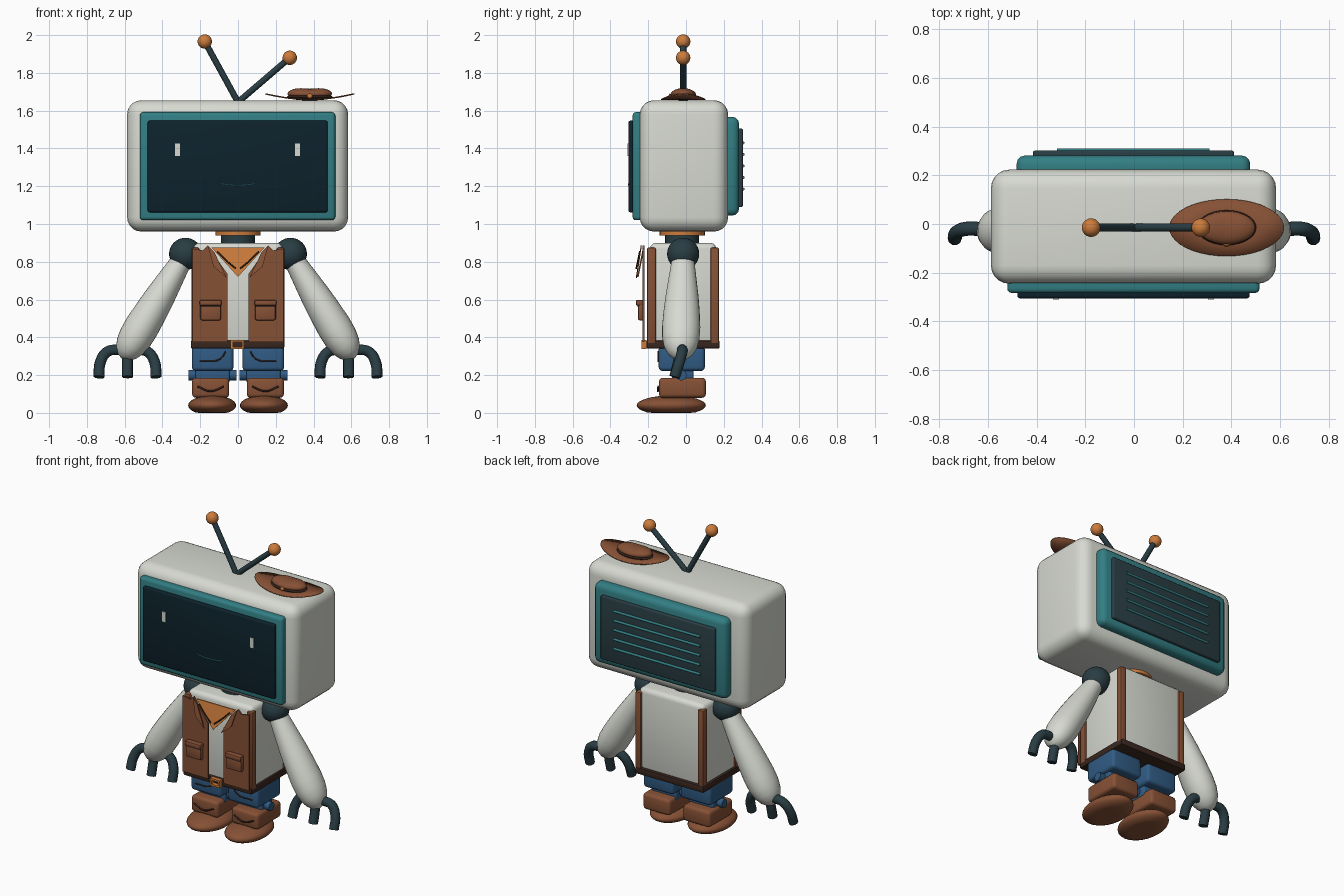
import bpy, bmesh, math
from mathutils import Vector, Matrix

if "Cube" in bpy.data.objects:
    bpy.data.objects.remove(bpy.data.objects["Cube"])

def mat(name, c):
    m = bpy.data.materials.new(name)
    m.diffuse_color = (*c, 1)
    m.use_nodes = True
    m.node_tree.nodes["Principled BSDF"].inputs["Base Color"].default_value = m.diffuse_color
    return m

WHITE = mat("off_white", (.68, .70, .64))
TEAL = mat("teal", (.032, .21, .23))
SCREEN = mat("screen_navy", (.004, .016, .025))
DARK = mat("charcoal", (.022, .047, .057))
ORANGE = mat("orange", (.60, .20, .045))
BROWN = mat("leather_brown", (.24, .082, .036))
DKBROWN = mat("dark_brown", (.04, .019, .013))
BLUE = mat("denim_blue", (.03, .105, .23))

def make(name, bm, m, smooth=True):
    me = bpy.data.meshes.new(name)
    bmesh.ops.recalc_face_normals(bm, faces=bm.faces)
    bm.to_mesh(me)
    bm.free()
    ob = bpy.data.objects.new(name, me)
    bpy.context.collection.objects.link(ob)
    me.materials.append(m)
    if smooth:
        bpy.ops.object.select_all(action='DESELECT')
        ob.select_set(True)
        bpy.context.view_layer.objects.active = ob
        bpy.ops.object.shade_smooth_by_angle(angle=math.radians(40))
    return ob

def box(name, x, y, z, m, r=0.0, seg=3):
    """Rounded box from (min, max) ranges."""
    bm = bmesh.new()
    bmesh.ops.create_cube(bm, size=1)
    for v in bm.verts:
        for i, (a, b) in enumerate((x, y, z)):
            v.co[i] = (a + b) / 2 + v.co[i] * (b - a)
    if r:
        bmesh.ops.bevel(bm, geom=bm.edges[:], offset=r, segments=seg, profile=.5, affect='EDGES')
    return make(name, bm, m)

def ball(name, c, s, m, zmin=None):
    bm = bmesh.new()
    bmesh.ops.create_uvsphere(bm, u_segments=28, v_segments=16, radius=1)
    for v in bm.verts:
        v.co = Vector(c) + Vector(v.co[i] * s[i] for i in range(3))
        if zmin is not None:
            v.co.z = max(v.co.z, zmin)
    return make(name, bm, m)

def lathe(name, a, b, prof, m, flat=1.0, n=28):
    """Revolve (t, radius) points around the line a-b; flat scales the y width."""
    a, b = Vector(a), Vector(b)
    rot = (b - a).to_track_quat('Z', 'Y').to_matrix()
    bm = bmesh.new()
    rings = []
    for t, r in prof:
        ring = []
        for k in range(n):
            w = 2 * math.pi * k / n
            off = rot @ Vector((r * math.cos(w), r * math.sin(w), 0))
            off.y *= flat
            ring.append(bm.verts.new(a.lerp(b, t) + off))
        rings.append(ring)
    for p, q in zip(rings, rings[1:]):
        for k in range(n):
            bm.faces.new((p[k], p[(k + 1) % n], q[(k + 1) % n], q[k]))
    bm.faces.new(rings[0])
    bm.faces.new(rings[-1])
    return make(name, bm, m)

def rod(name, a, b, r, m, n=28):
    return lathe(name, a, b, [(0, r), (1, r)], m, n=n)

def tube(name, pts, r, m):
    cu = bpy.data.curves.new(name, 'CURVE')
    cu.dimensions = '3D'
    cu.bevel_depth, cu.bevel_resolution, cu.use_fill_caps = r, 3, True
    sp = cu.splines.new('BEZIER')
    sp.bezier_points.add(len(pts) - 1)
    for p, co in zip(sp.bezier_points, pts):
        p.co = co
        p.handle_left_type = p.handle_right_type = 'AUTO'
    sp.resolution_u = 6
    ob = bpy.data.objects.new(name, cu)
    bpy.context.collection.objects.link(ob)
    cu.materials.append(m)
    return ob

def plate(name, pts, y, t, m, slope=0.0, ztop=0.0):
    """Flat front-facing polygon in x-z, extruded by t, leaning forward lower down."""
    bm = bmesh.new()
    f = bm.faces.new([bm.verts.new((px, y - slope * (ztop - pz), pz)) for px, pz in pts])
    ex = bmesh.ops.extrude_face_region(bm, geom=[f])
    for v in ex['geom']:
        if isinstance(v, bmesh.types.BMVert):
            v.co.y += t
    return make(name, bm, m, False)

# Head with screen and rear panel
box("head_shell", (-.587, .583), (-.245, .223), (.96, 1.655), WHITE, .075, 5)
box("screen_frame", (-.52, .515), (-.283, -.2), (1.02, 1.592), TEAL, .018)
box("screen", (-.478, .474), (-.305, -.25), (1.062, 1.547), SCREEN, .01)
box("rear_frame", (-.482, .477), (.18, .281), (1.045, 1.567), TEAL, .035)
box("rear_panel", (-.415, .41), (.25, .301), (1.09, 1.505), DARK, .008)
for i in range(5):
    z = 1.185 + i * .0612
    rod("rear_vent", (-.315, .302, z), (.31, .302, z), .008, TEAL, 10)

# Face
for x in (-.32, .316):
    box("eye", (x - .013, x + .013), (-.309, -.302), (1.36, 1.425), WHITE)
tube("mouth", [(-.09, -.303, 1.213), (-.045, -.303, 1.207), (0, -.303, 1.205),
               (.045, -.303, 1.207), (.09, -.303, 1.213)], .0035, TEAL)

# Antennas
for x, z in ((-.176, 1.966), (.274, 1.88)):
    rod("antenna_rod", (0, -.015, 1.645), (x, -.015, z), .0165, DARK, 16)
    ball("antenna_tip", (x, -.015, z), (.038, .038, .038), ORANGE)

# Hat: oval brim curled up at both ends, low crown with a dent
bm = bmesh.new()
bmesh.ops.create_cone(bm, cap_ends=False, segments=40, radius1=1, radius2=.5, depth=0)
top = [bm.verts.new((0, 0, 0))]
inner = [v for v in bm.verts if v.co.length < .75 and v is not top[0]]
for e in [e for e in bm.edges if e.verts[0] in inner and e.verts[1] in inner]:
    bm.faces.new((e.verts[0], e.verts[1], top[0]))
for v in bm.verts:
    x, y = v.co.x, v.co.y
    v.co = (.38 + .235 * x, -.015 + .117 * y, 1.662 + .03 * x * x)
brim = make("hat_brim", bm, BROWN)
brim.modifiers.new("thickness", 'SOLIDIFY').thickness = .006
rod_band = ball("hat_band", (.38, -.015, 1.672), (.122, .072, .018), DKBROWN)
crown = ball("hat_crown", (.38, -.015, 1.69), (.118, .068, .036), BROWN)
for v in crown.data.vertices:
    dx, dy = (v.co.x - .38) / .05, (v.co.y + .015) / .1
    if v.co.z > 1.69:
        v.co.z -= .01 * math.exp(-dx * dx - dy * dy)
ball("hat_badge", (.38, -.086, 1.678), (.014, .006, .012), ORANGE)

# Neck and torso
rod("neck", (0, -.02, .87), (0, -.02, .96), .09, DARK)
rod("neck_ring", (0, -.02, .94), (0, -.02, .965), .12, ORANGE)
box("torso", (-.235, .235), (-.19, .16), (.36, .90), WHITE, .03)
box("belt", (-.25, .245), (-.21, .178), (.34, .383), DKBROWN, .008, 2)

# Belt buckle ring
for x in (-.033, .027):
    box("buckle_side", (x - .006, x + .006), (-.236, -.208), (.338, .387), ORANGE)
for z in (.344, .381):
    box("buckle_bar", (-.038, .032), (-.236, -.208), (z - .006, z + .006), ORANGE)

# Bandana
plate("bandana", [(-.14, .875), (.14, .875), (0, .72)], -.228, .008, ORANGE, .2, .875)

for s in (-1, 1):
    # Vest
    plate("vest_front", [(s * x, z) for x, z in ((.24, .375), (.055, .375), (.055, .735),
          (.115, .82), (.16, .885), (.185, .86), (.24, .87))], -.23, .01, BROWN)
    plate("lapel", [(s * x, z) for x, z in ((.16, .885), (.125, .85), (.06, .715), (.13, .775))],
          -.24, .006, BROWN, .15, .885)
    tube("bandana_trim", [(s * .11, -.245, .855), (s * .055, -.256, .80), (s * .012, -.264, .765)],
         .004, DKBROWN)
    for y in ((-.207, -.16), (.13, .175)):
        box("vest_edge", sorted((s * .205, s * .246)), y, (.365, .875), BROWN, .008, 2)
    box("pocket", sorted((s * .09, s * .2)), (-.255, -.222), (.49, .58), BROWN, .01, 2)
    box("pocket_flap", sorted((s * .087, s * .203)), (-.265, -.225), (.568, .598), BROWN, .008, 2)
    box("pocket_seam", sorted((s * .092, s * .198)), (-.257, -.24), (.561, .569), DKBROWN)

    # Arm
    ball("shoulder", (s * .278, -.015, .842), (.087, .085, .085), DARK)
    lathe("arm", (s * .275, -.015, .845), (s * .612, -.03, .285),
          [(0, .05), (.1, .057), (.25, .068), (.4, .079), (.55, .087), (.7, .092), (.8, .09),
           (.88, .08), (.94, .062), (.98, .038), (1, .006)], WHITE, 1.1)
    for pts in ([(.63, -.02, .335), (.69, -.02, .325), (.728, -.035, .27), (.736, -.06, .19)],
                [(.58, -.03, .33), (.585, -.04, .27), (.585, -.06, .19)],
                [(.53, -.02, .335), (.48, -.02, .325), (.442, -.035, .27), (.434, -.06, .19)]):
        tube("finger", [(s * x, y, z) for x, y, z in pts], .029, DARK)

    # Leg and boot
    c = s * .134
    box("trouser_leg", (c - .11, c + .11), (-.145, .1), (.222, .355), BLUE, .02)
    box("trouser_shin", (c - .09, c + .09), (-.075, .04), (.16, .24), BLUE, .01)
    rod("trouser_cuff", (c - .127, -.025, .2), (c + .127, -.025, .2), .028, BLUE)
    c2 = s * .145
    box("boot_shaft", (c2 - .098, c2 + .098), (-.143, .105), (.08, .186), BROWN, .02)
    ball("boot_foot", (s * .137, -.078, .04), (.127, .183, .052), BROWN, 0)
    tube("boot_seam", [(c2 - .07, -.147, .14), (c2, -.149, .115), (c2 + .07, -.147, .14)], .005, DKBROWN)
    tube("trouser_seam", [(c2 - s * .08, -.147, .325), (c2 - s * .05, -.147, .285),
                          (c2 + s * .06, -.147, .272)], .004, DKBROWN)
